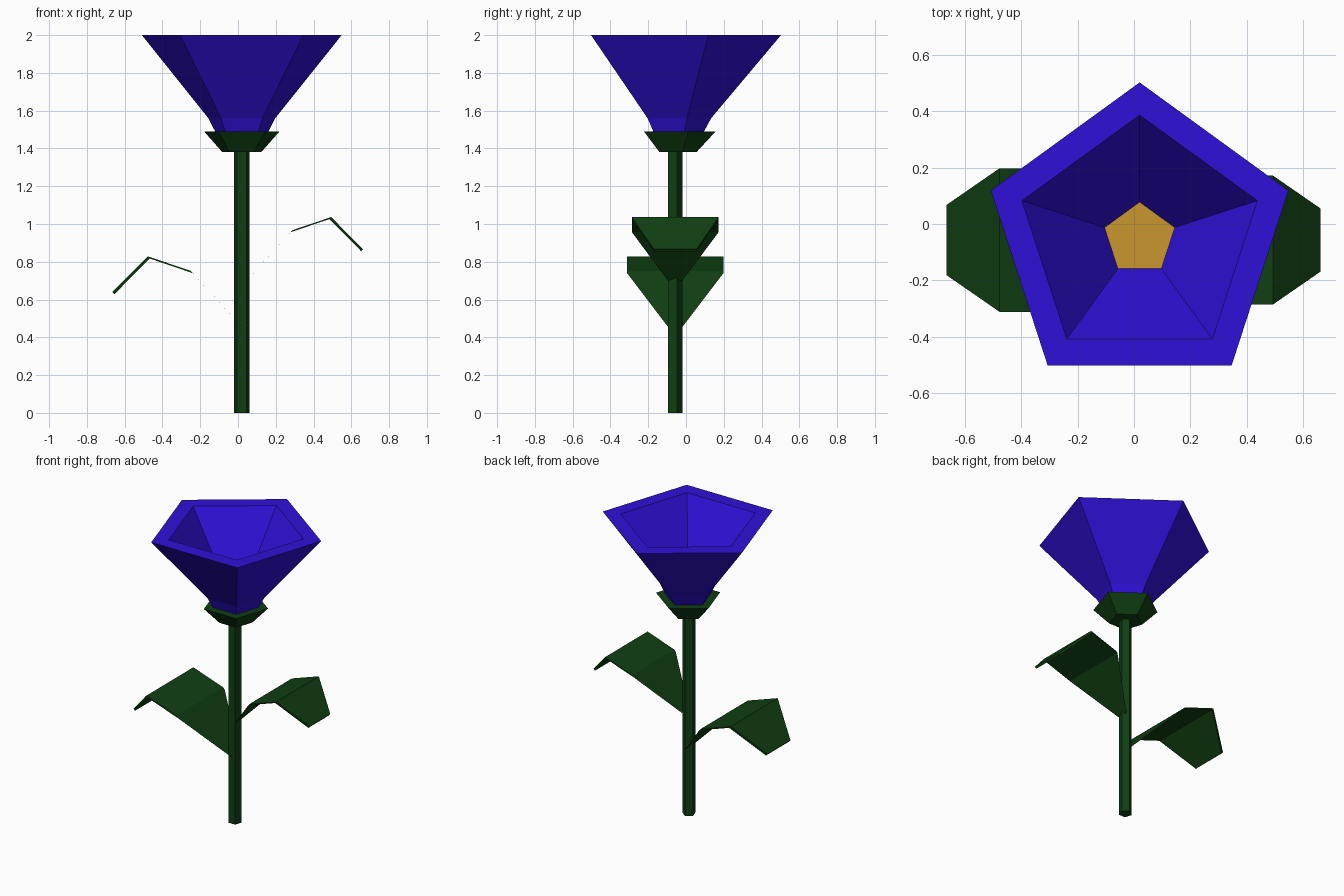
import bpy
from math import sin, cos, pi

cube = bpy.data.objects.get("Cube")
if cube:
    bpy.data.objects.remove(cube, do_unlink=True)

AXIS_X, AXIS_Y = 0.02, -0.053


def material(name, rgb):
    m = bpy.data.materials.new(name)
    m.use_nodes = True
    m.diffuse_color = (*rgb, 1)
    bsdf = m.node_tree.nodes["Principled BSDF"]
    bsdf.inputs["Base Color"].default_value = (*rgb, 1)
    bsdf.inputs["Roughness"].default_value = 0.8
    return m


green = material("leaf green", (0.005, 0.05, 0.006))
violet = material("petal violet", (0.028, 0.005, 0.68))
gold = material("centre gold", (0.58, 0.31, 0.03))


def add_object(name, verts, faces, mats):
    mesh = bpy.data.meshes.new(name)
    mesh.from_pydata(verts, [], faces)
    for m in mats:
        mesh.materials.append(m)
    mesh.update()
    obj = bpy.data.objects.new(name, mesh)
    bpy.context.collection.objects.link(obj)
    return obj


def loft(name, rings, mats, cy=AXIS_Y, sides=5):
    """Closed five-sided lathe through (radius, z) rings, bottom to top."""
    verts = [(AXIS_X + r * cos(pi / 2 + 2 * pi * i / sides),
              cy + r * sin(pi / 2 + 2 * pi * i / sides), z)
             for r, z in rings for i in range(sides)]
    faces = [tuple(reversed(range(sides)))]
    for k in range(len(rings) - 1):
        for i in range(sides):
            j = (i + 1) % sides
            a, b = k * sides, (k + 1) * sides
            faces.append((a + i, a + j, b + j, b + i))
    top = (len(rings) - 1) * sides
    faces.append(tuple(range(top, top + sides)))
    return add_object(name, verts, faces, mats)


def leaf(name, root, side, scale):
    """Folded leaf slab, thickened along the direction of its first segment."""
    # outward distance, rise, half width
    profile = [(0, 0, 0.038 / scale), (0.26, 0.285, 0.255),
               (0.487, 0.362, 0.255), (0.675, 0.173, 0.125)]
    shift = 0.012 * scale
    verts = []
    for d, h, w in profile:
        x, z = root[0] + side * d * scale, root[1] + h * scale
        for s, off in ((-1, 0), (1, 0), (1, shift), (-1, shift)):
            verts.append((x + side * off * 0.9, -0.057 + s * w * scale, z + off))
    faces = [(0, 1, 2, 3), (15, 14, 13, 12)]
    for k in range(3):
        a, b = 4 * k, 4 * k + 4
        for i in range(4):
            j = (i + 1) % 4
            faces.append((a + i, b + i, b + j, a + j))
    if side < 0:
        faces = [tuple(reversed(f)) for f in faces]
    return add_object(name, verts, faces, [green])


# Stem and the cup beneath the blossom
loft("stem", [(0.042, 0), (0.042, 1.39)], [green], cy=-0.06)
loft("calyx", [(0.108, 1.38), (0.21, 1.49)], [green])

# Blossom: outer wall, flat rim, hollow inside and a gold floor
blossom = loft("blossom", [(0.1, 1.4), (0.186, 1.56), (0.556, 2.0),
                           (0.44, 2.0), (0.131, 1.61)], [violet, gold])
blossom.data.polygons[-1].material_index = 1

# Two folded leaves on opposite sides
leaf("lower_leaf", (0.02, 0.455), -1, 1.0)
leaf("upper_leaf", (0.045, 0.70), 1, 0.9)
